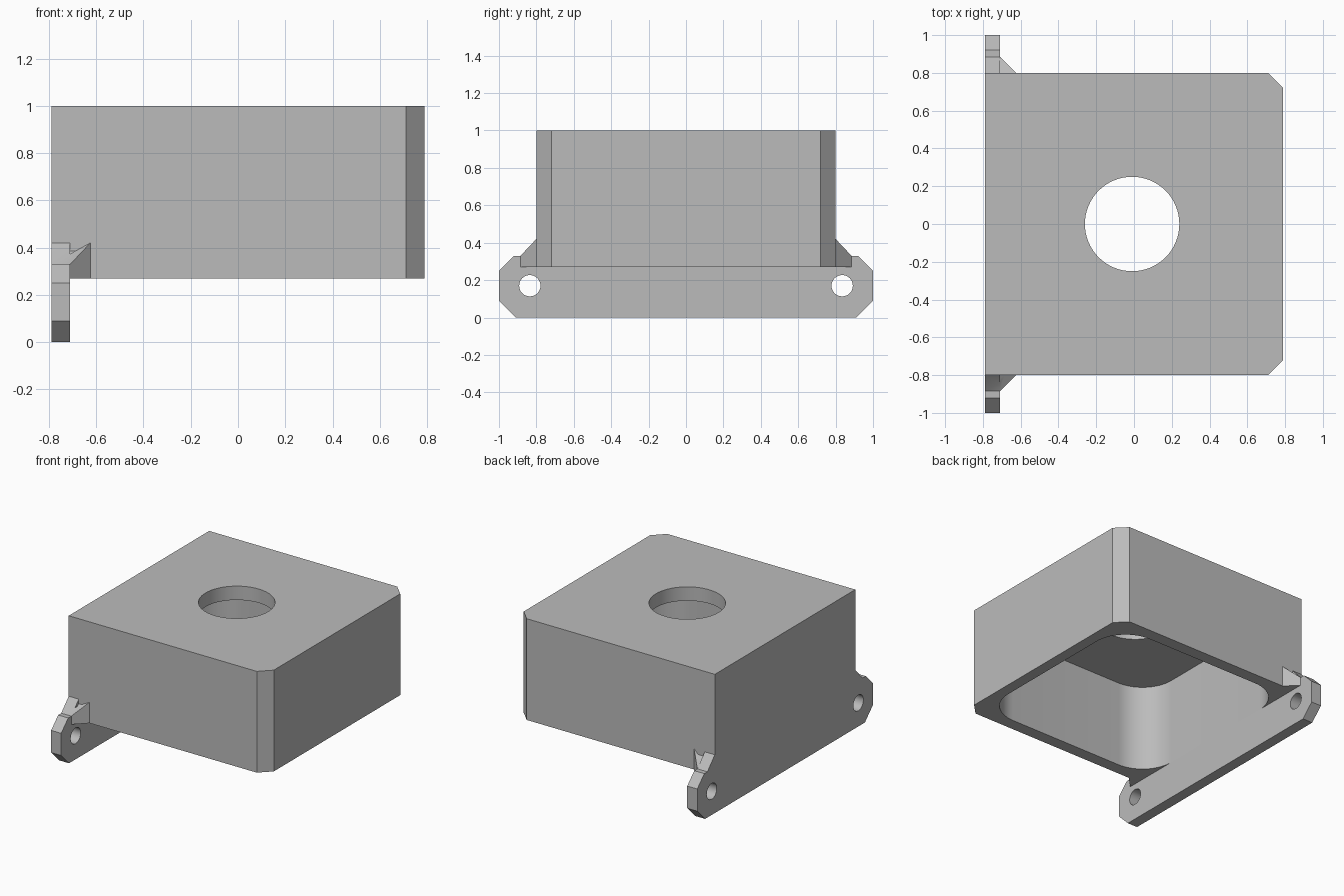
import bpy, bmesh, math
from mathutils import Matrix

old = bpy.data.objects.get("Cube")
if old:
    bpy.data.objects.remove(old, do_unlink=True)

grey = bpy.data.materials.new("plain grey")
grey.use_nodes = True
GREY = (0.5, 0.5, 0.5, 1)
grey.diffuse_color = GREY
grey.node_tree.nodes["Principled BSDF"].inputs["Base Color"].default_value = GREY

X0, X1 = -0.79, 0.79      # outer faces
W, T = 0.80, 0.08         # half depth, wall thickness
BOTTOM, TOP = 0.27, 1.0


def prism(name, outline, low, high, axis="z"):
    """Extrude an outline (x, y) along z, or (y, z) along x."""
    bm = bmesh.new()
    place = (lambda p, h: (*p, h)) if axis == "z" else (lambda p, h: (h, *p))
    face = bm.faces.new([bm.verts.new(place(p, low)) for p in outline])
    ext = bmesh.ops.extrude_face_region(bm, geom=[face])["geom"]
    shift = (0, 0, high - low) if axis == "z" else (high - low, 0, 0)
    bmesh.ops.translate(bm, vec=shift, verts=[v for v in ext if isinstance(v, bmesh.types.BMVert)])
    bmesh.ops.recalc_face_normals(bm, faces=bm.faces)
    mesh = bpy.data.meshes.new(name)
    bm.to_mesh(mesh)
    bm.free()
    mesh.materials.append(grey)
    obj = bpy.data.objects.new(name, mesh)
    bpy.context.collection.objects.link(obj)
    return obj


def arc(cx, cy, r, start, sweep, steps):
    return [(cx + r * math.cos(math.radians(start + sweep * i / steps)),
             cy + r * math.sin(math.radians(start + sweep * i / steps))) for i in range(steps + 1)]


def circle(cx, cy, r, n):
    return arc(cx, cy, r, 0, 360, n)[:-1]


def combine(target, other, operation):
    mod = target.modifiers.new(operation, "BOOLEAN")
    mod.operation, mod.object, mod.solver = operation, other, "EXACT"
    bpy.context.view_layer.objects.active = target
    bpy.ops.object.modifier_apply(modifier=mod.name)
    bpy.data.objects.remove(other, do_unlink=True)


# Box body with two chamfered corners
housing = prism("housing", [(X0, -W), (X1 - T, -W), (X1, -W + T), (X1, W - T),
                            (X1 - T, W), (X0, W)], BOTTOM, TOP)

# Mounting plate with clipped ears
half = [(0.91, 0), (1, 0.09), (1, 0.25), (0.92, 0.33), (0.885, 0.33), (W, 0.42)]
plate = prism("mounting_plate", half + [(-y, z) for y, z in reversed(half)], X0, X0 + T, "x")
combine(housing, plate, "UNION")

# Sloped gussets joining the ears to the body
for side in (-1, 1):
    gusset = prism("gusset", [(X0, side * 0.75), (-0.625, side * 0.75), (-0.625, side * W),
                              (X0 + T, side * 0.885), (X0, side * 0.885)], BOTTOM, 0.42)
    for v in gusset.data.vertices:
        if v.co.z > 0.4 and abs(v.co.y) > 0.85:
            v.co.z = 0.33
    combine(housing, gusset, "UNION")

# Rounded pocket open underneath
R = 0.25
inner = 0.71 - R
pocket = []
for k, (sx, sy) in enumerate([(1, 1), (-1, 1), (-1, -1), (1, -1)]):
    pocket += arc(sx * inner, sy * inner, R, 90 * k, 90, 16)
combine(housing, prism("pocket_cutter", pocket, 0.1, 0.9), "DIFFERENCE")

# Round opening in the top and bolt holes in the ears
combine(housing, prism("opening_cutter", circle(-0.01, 0, R, 64), 0.8, 1.2), "DIFFERENCE")
for side in (-1, 1):
    bolt = prism("bolt_cutter", circle(side * 0.835, 0.17, 0.057, 32), -0.9, -0.6, "x")
    combine(housing, bolt, "DIFFERENCE")

# Smooth round walls, crisp edges
bpy.ops.object.select_all(action="DESELECT")
housing.select_set(True)
bpy.context.view_layer.objects.active = housing
bpy.ops.object.shade_smooth_by_angle(angle=math.radians(30))
